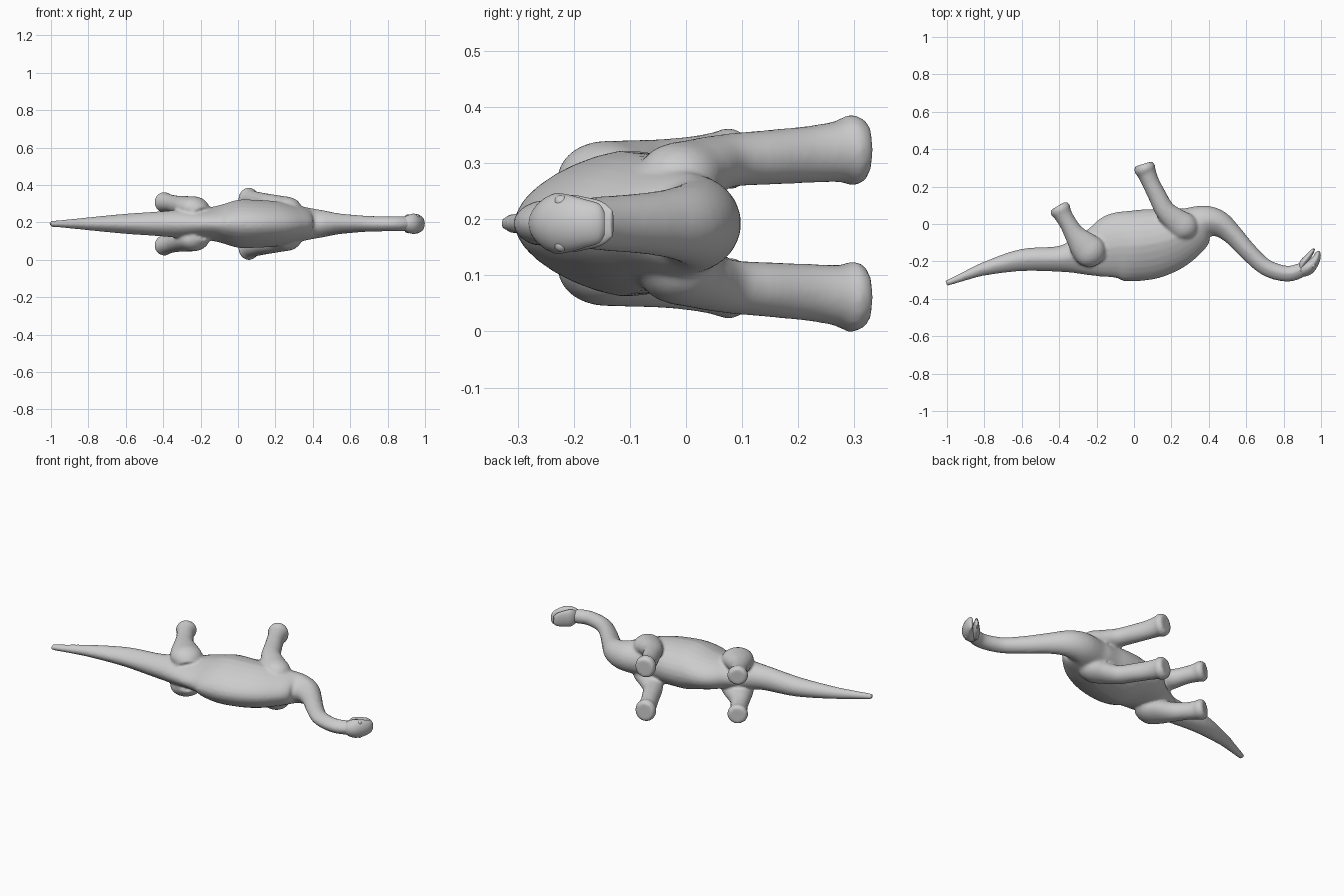
import bpy, bmesh, math
from mathutils import Vector

if "Cube" in bpy.data.objects:
    bpy.data.objects.remove(bpy.data.objects["Cube"])

MID = 0.1925  # height of the symmetry plane; the animal lies on its side

skin = bpy.data.materials.new("grey_skin")
skin.diffuse_color = (0.6, 0.6, 0.6, 1)
skin.use_nodes = True
skin.node_tree.nodes["Principled BSDF"].inputs["Base Color"].default_value = skin.diffuse_color


def smooth_path(pts, steps):
    """Catmull-Rom through points of (x, y, z, in-plane radius, z radius)."""
    out = []
    n = len(pts)
    for i in range(n - 1):
        q = [pts[max(0, min(n - 1, i + k))] for k in (-1, 0, 1, 2)]
        for s in range(steps):
            t = s / steps
            out.append([0.5 * (2 * b + (c - a) * t + (2 * a - 5 * b + 4 * c - d) * t * t
                               + (3 * b - a - 3 * c + d) * t ** 3)
                        for a, b, c, d in zip(*q)])
    return out + [list(pts[-1])]


def tube(bm, pts, sides=28, steps=5, ridge=0.0):
    """Closed elliptical tube along a path; ridge narrows the back side."""
    path = smooth_path(pts, steps)
    rings = []
    for i, p in enumerate(path):
        nxt, prv = path[min(i + 1, len(path) - 1)], path[max(i - 1, 0)]
        tan = (Vector(nxt[:3]) - Vector(prv[:3])).normalized()
        side = tan.cross(Vector((0, 0, 1))).normalized()
        up = side.cross(tan)
        c = Vector((p[0], p[1], p[2] + MID))
        ring = []
        for k in range(sides):
            ang = 2 * math.pi * k / sides
            co, si = math.cos(ang), math.sin(ang)
            ring.append(bm.verts.new(c + side * p[3] * co
                                     + up * p[4] * si * (1 - ridge * max(0, co))))
        rings.append(ring)
    for r, s in zip(rings, rings[1:]):
        for k in range(sides):
            j = (k + 1) % sides
            bm.faces.new((r[k], r[j], s[j], s[k]))
    bm.faces.new(rings[0][::-1])
    bm.faces.new(rings[-1])


def finish(bm, name):
    bmesh.ops.recalc_face_normals(bm, faces=bm.faces)
    me = bpy.data.meshes.new(name)
    bm.to_mesh(me)
    bm.free()
    me.materials.append(skin)
    for p in me.polygons:
        p.use_smooth = True
    ob = bpy.data.objects.new(name, me)
    bpy.context.collection.objects.link(ob)
    return ob


# Tail, torso and neck: x, y, in-plane radius, z radius
spine = [(-1.004, -.318, .015, .016), (-.9, -.277, .025, .025), (-.8, -.24, .036, .035),
         (-.6, -.193, .059, .054), (-.4, -.187, .069, .068), (-.3, -.171, .099, .077),
         (-.2, -.15, .136, .08), (-.1, -.122, .179, .099), (0, -.117, .189, .128),
         (.1, -.105, .187, .128), (.2, -.08, .167, .121), (.3, -.034, .133, .102),
         (.38, .01, .091, .086), (.455, .0, .071, .072), (.525, -.055, .055, .058),
         (.61, -.147, .048, .049), (.69, -.222, .045, .043), (.76, -.255, .044, .041),
         (.83, -.266, .042, .04), (.885, -.25, .04, .04), (.92, -.23, .03, .035)]

# Legs from hip to sole: x, y, sideways offset, radii
front_leg = [(.29, -.05, .05, .05, .05), (.27, -.02, .077, .077, .064), (.22, .02, .097, .068, .054),
             (.165, .075, .112, .054, .048), (.125, .15, .118, .049, .049),
             (.09, .22, .123, .047, .051), (.068, .272, .128, .051, .055),
             (.058, .296, .13, .058, .064), (.05, .321, .13, .048, .052)]
hind_leg = [(-.2, -.185, .05, .06, .05), (-.228, -.155, .08, .086, .063), (-.268, -.115, .091, .08, .057),
            (-.317, -.055, .1, .056, .05), (-.35, 0, .108, .047, .046),
            (-.38, .05, .113, .049, .049), (-.395, .078, .115, .057, .055),
            (-.406, .097, .115, .046, .046)]

# Body and legs are fused into one smooth skin
bm = bmesh.new()
tube(bm, [(x, y, 0, a, b) for x, y, a, b in spine], ridge=0.22)
for leg in (front_leg, hind_leg):
    for sign in (1, -1):
        tube(bm, [(x, y, sign * z, a, b) for x, y, z, a, b in leg])
body = finish(bm, "body_and_legs")
rem = body.modifiers.new("fuse", 'REMESH')
rem.mode = 'VOXEL'
rem.voxel_size = 0.008
rem.use_smooth_shade = True
sm = body.modifiers.new("soften", 'SMOOTH')
sm.factor = 0.5
sm.iterations = 6

# Head: skull with upper jaw, and the opened lower jaw
bm = bmesh.new()
tube(bm, [(.885, -.252, 0, .03, .034), (.91, -.245, 0, .036, .047), (.935, -.232, 0, .036, .054),
          (.96, -.208, 0, .028, .051), (.977, -.18, 0, .021, .043),
          (.984, -.155, 0, .014, .035), (.985, -.145, 0, .006, .02)], 20, 4, 0.15)
finish(bm, "skull")
bm = bmesh.new()
tube(bm, [(.892, -.24, 0, .015, .035), (.905, -.207, 0, .019, .05), (.927, -.18, 0, .017, .047),
          (.95, -.15, 0, .012, .039), (.964, -.132, 0, .005, .024)], 20, 4)
finish(bm, "lower_jaw")

# Brow bumps over the eyes
for sign, side in ((1, "left"), (-1, "right")):
    bm = bmesh.new()
    bmesh.ops.create_uvsphere(bm, u_segments=12, v_segments=8, radius=0.013)
    bmesh.ops.translate(bm, verts=bm.verts, vec=(.957, -.222, MID + sign * .038))
    finish(bm, side + "_brow")
